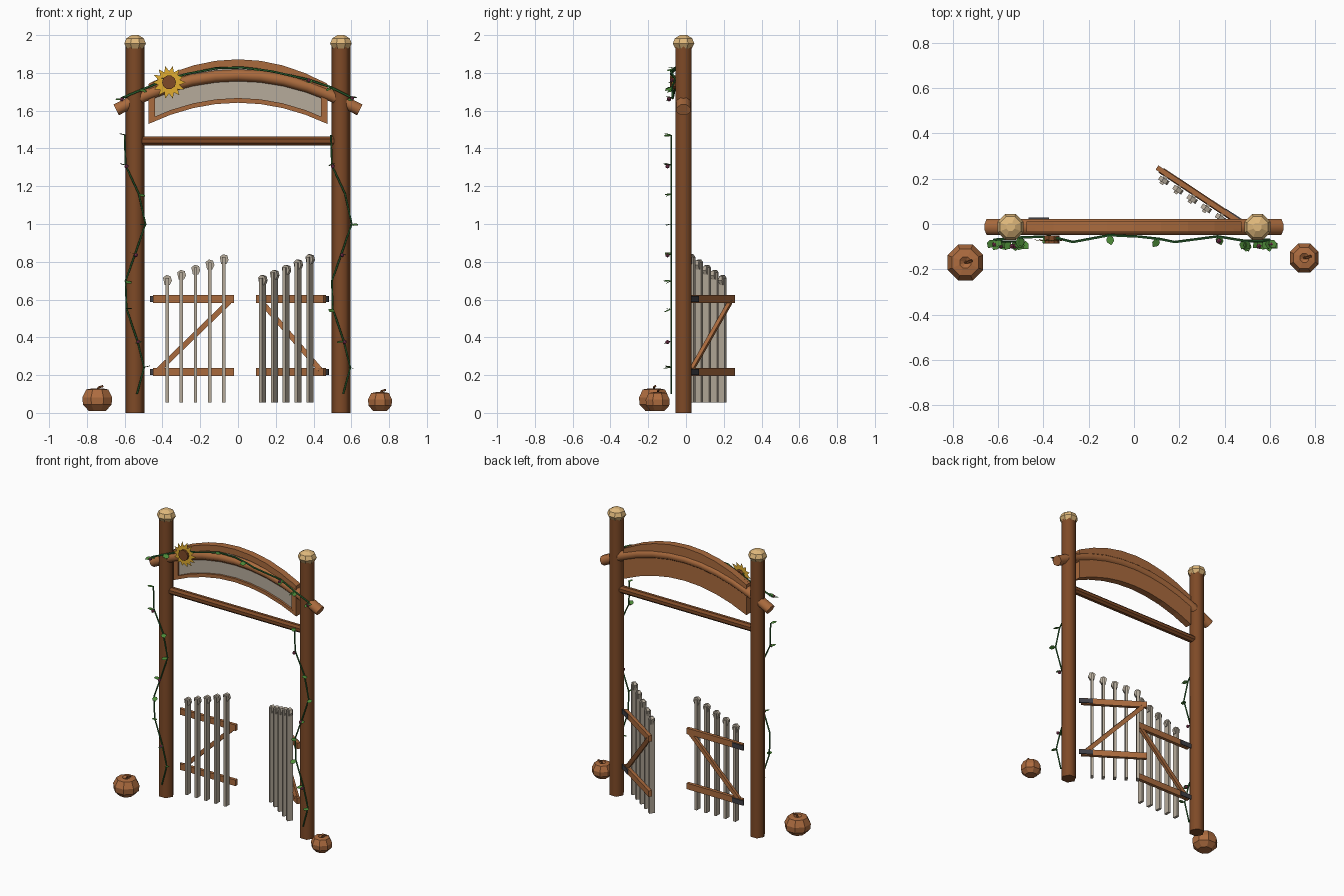
import bpy, bmesh, math, random
from mathutils import Vector, Matrix

if "Cube" in bpy.data.objects:
    bpy.data.objects.remove(bpy.data.objects["Cube"])

random.seed(4)


def mat(name, r, g, b):
    m = bpy.data.materials.new(name)
    m.diffuse_color = (r, g, b, 1)
    m.use_nodes = True
    m.node_tree.nodes["Principled BSDF"].inputs["Base Color"].default_value = m.diffuse_color
    return m


DARK = mat("dark_wood", 0.21, 0.068, 0.020)
WARM = mat("warm_wood", 0.40, 0.145, 0.047)
CAP = mat("cut_wood", 0.74, 0.48, 0.20)
PALE = mat("weathered_wood", 0.47, 0.41, 0.33)
LEAF = mat("leaf_green", 0.075, 0.26, 0.04)
VINE = mat("vine_green", 0.03, 0.15, 0.035)
PETAL = mat("petal_yellow", 0.76, 0.42, 0.03)
IRON = mat("iron", 0.05, 0.05, 0.06)
BUD = mat("bud_pink", 0.30, 0.05, 0.12)
GOURD = mat("pumpkin_orange", 0.42, 0.15, 0.05)


def finish(name, bm, m, smooth=None):
    bmesh.ops.recalc_face_normals(bm, faces=bm.faces[:])
    me = bpy.data.meshes.new(name)
    bm.to_mesh(me)
    bm.free()
    me.materials.append(m)
    ob = bpy.data.objects.new(name, me)
    bpy.context.collection.objects.link(ob)
    if smooth:
        bpy.ops.object.select_all(action='DESELECT')
        ob.select_set(True)
        bpy.context.view_layer.objects.active = ob
        bpy.ops.object.shade_smooth_by_angle(angle=math.radians(smooth))
    return ob


def skin(bm, rings):
    """Join vertex rings into a capped solid."""
    n = len(rings[0])
    for a, b in zip(rings, rings[1:]):
        for i in range(n):
            j = (i + 1) % n
            bm.faces.new((a[i], a[j], b[j], b[i]))
    bm.faces.new(rings[0])
    bm.faces.new(rings[-1])


def tube(name, pts, r, m, sides=8, phase=0.0, rb=None, smooth=None):
    bm = bmesh.new()
    pts = [Vector(p) for p in pts]
    rings = []
    for i, p in enumerate(pts):
        t = (pts[min(i + 1, len(pts) - 1)] - pts[max(i - 1, 0)]).normalized()
        ref = Vector((1, 0, 0)) if abs(t.y) > 0.9 else Vector((0, 1, 0))
        b = t.cross(ref).normalized()
        n = b.cross(t)
        angs = [phase + math.tau * k / sides for k in range(sides)]
        rings.append([bm.verts.new(p + n * math.cos(a) * r + b * math.sin(a) * (rb or r))
                      for a in angs])
    skin(bm, rings)
    return finish(name, bm, m, smooth)


def lathe(name, center, profile, m, sides=8, phase=0.0, smooth=None):
    bm = bmesh.new()
    rings = [[bm.verts.new((center[0] + r * math.cos(phase + math.tau * k / sides),
                            center[1] + r * math.sin(phase + math.tau * k / sides), z))
              for k in range(sides)] for r, z in profile]
    skin(bm, rings)
    return finish(name, bm, m, smooth)


def box(name, lo, hi, m, mtx=Matrix()):
    bm = bmesh.new()
    bmesh.ops.create_cube(bm, size=1)
    lo, hi = Vector(lo), Vector(hi)
    for v in bm.verts:
        v.co = mtx @ ((lo + hi) / 2 + Vector([c * s for c, s in zip(v.co, hi - lo)]))
    return finish(name, bm, m)


# Posts, rounded caps and straight crossbar
PY = -0.013
for side, s in (("left", -1), ("right", 1)):
    tube(side + "_post", [(s * .545, PY, 0), (s * .545, PY, 1.945)], .05, DARK, 6,
         math.pi / 2, smooth=65)
    lathe(side + "_post_cap", (s * .545, PY),
          [(.046, 1.928), (.062, 1.955), (.05, 1.983), (.02, 2.0)], CAP, 8, math.pi / 8)
tube("crossbar", [(-.51, PY, 1.44), (.51, PY, 1.44)], .026, DARK, 8, math.pi / 8)

# Curved beam passing through the posts
beam_z = lambda x: 1.787 - .44 * x * x
xs = [-.645, -.5, -.37, -.245, -.12, 0, .12, .245, .37, .5, .645]
tube("arched_beam", [(x, PY, beam_z(x)) for x in xs], .039, WARM, 8, math.pi / 8, rb=.034, smooth=50)


# Curved sign board with raised frame
def arc_slab(name, x0, x1, zlo, zhi, y0, y1, m, n=8):
    bm = bmesh.new()
    rings = []
    for i in range(n + 1):
        x = x0 + (x1 - x0) * i / n
        rings.append([bm.verts.new((x, y, z)) for y, z in
                      ((y0, zlo(x)), (y1, zlo(x)), (y1, zhi(x)), (y0, zhi(x)))])
    skin(bm, rings)
    return finish(name, bm, m)


low = lambda x: 1.642 - .5 * x * x
top = lambda x: 1.872 - .58 * x * x
panel = arc_slab("sign_panel", -.475, .475, low, top, -.022, .012, WARM)
panel.data.materials.append(PALE)
for f in panel.data.polygons:
    f.material_index = int(f.normal.y < -.5)
arc_slab("sign_frame_bottom", -.475, .475, low, lambda x: low(x) + .025, -.036, -.02, WARM)
arc_slab("sign_frame_top", -.475, .475, lambda x: top(x) - .042, top, -.036, -.02, WARM)
for side, s in (("left", -1), ("right", 1)):
    arc_slab("sign_frame_" + side, s * .475, s * .44, low, top, -.0355, -.0205, WARM, 1)


# Gates: rails, brace, hinges and pickets, swinging about a hinge line
def gate(side, s, hinge_x, angle, heights):
    M = Matrix.Translation((hinge_x, .012, 0)) @ Matrix.Rotation(angle, 4, 'Z')

    def gbox(name, xa, xb, y0, y1, z0, z1, m):
        box(side + name, (min(s * xa, s * xb), y0, z0), (max(s * xa, s * xb), y1, z1), m, M)

    for tag, z in (("lower", .217), ("upper", .602)):
        gbox("_gate_rail_" + tag, 0, .43, -.011, .011, z - .021, z + .021, WARM)
        gbox("_gate_hinge_" + tag, -.015, .075, .009, .017, z - .016, z + .016, IRON)
    a, b = Vector((s * .03, 0, .228)), Vector((s * .405, 0, .59))
    tube(side + "_gate_brace", [M @ a, M @ b], .014, WARM, 4, math.pi / 4, rb=.020)
    for i, h in enumerate(heights):
        x = .075 * (i + 1)
        gbox("_gate_picket_%d" % i, x - .009, x + .009, -.051, -.011, .055, h - .015, PALE)
        # pointed picket head
        bm = bmesh.new()
        outline = [(-.014, -.052), (.014, -.052), (.025, -.03), (.018, -.006), (-.004, 0), (-.022, -.014)]
        rings = [[bm.verts.new(M @ Vector((s * x + px, y, h + pz))) for px, pz in outline]
                 for y in (-.041, -.020)]
        skin(bm, rings)
        finish(side + "_gate_picket_head_%d" % i, bm, PALE)


steps = [.73, .757, .784, .812, .84]
gate("left", 1, -.45, 0, steps)
gate("right", -1, .46, -math.radians(33.5), steps[::-1])


# Leaves and buds
def foliage(name, spots):
    bm = bmesh.new()
    buds = bmesh.new()
    for i, p in enumerate(spots):
        L = Matrix.Translation(p) @ Matrix.Rotation(-math.pi / 2 + random.uniform(-1, 1), 4, 'Z') \
            @ Matrix.Rotation(random.uniform(-.3, .5), 4, 'Y') @ Matrix.Rotation(random.uniform(-.4, .4), 4, 'X')
        shape = [(0, 0), (.012, .015), (.028, .017), (.045, 0), (.028, -.017), (.012, -.015)]
        bm.faces.new([bm.verts.new(L @ Vector((x, y, 0))) for x, y in shape])
        if i % 3 == 1:
            bmesh.ops.create_icosphere(buds, subdivisions=1, radius=.012,
                                       matrix=Matrix.Translation(Vector(p) + Vector((.005, -.02, -.005))))
    finish(name + "_leaves", bm, LEAF)
    finish(name + "_buds", buds, BUD)


# Climbing vines on the posts
wave = [(-.055, 1.47), (-.05, 1.31), (.02, 1.16), (.055, 1.0), (0, .84), (-.05, .7),
        (-.045, .55), (.013, .38), (.048, .24), (.01, .1)]
for side, cx in (("left", -.545), ("right", .547)):
    path = [Vector((cx + x, -.078, z)) for x, z in wave]
    tube(side + "_vine", path, .005, VINE, 5)
    foliage(side + "_vine", path[:-1])

# Vine draped over the arch
arch = [(-.62, -.07, 1.665), (-.5, -.06, 1.715), (-.37, -.055, 1.768), (-.27, -.08, 1.795),
        (-.11, -.05, 1.825), (.02, -.056, 1.828), (.11, -.066, 1.818), (.18, -.08, 1.808),
        (.37, -.055, 1.765), (.49, -.075, 1.725), (.6, -.07, 1.67)]
tube("arch_vine", arch, .006, VINE, 5)
foliage("arch_vine", [arch[i] for i in (0, 0, 1, 1, 2, 4, 6, 8, 9, 9, 10, 10)])

# Sunflower
bm = bmesh.new()
C = Vector((-.365, -.07, 1.75))
for k in range(14):
    R = Matrix.Translation(C) @ Matrix.Rotation(math.tau * k / 14, 4, 'Y')
    bm.faces.new([bm.verts.new(R @ Vector(v)) for v in
                  ((.02, 0, -.006), (.058, -.006, -.013), (.088, .004, 0), (.058, -.006, .013), (.02, 0, .006))])
finish("sunflower_petals", bm, PETAL)
tube("sunflower_heart", [C + Vector((0, .02, 0)), C - Vector((0, .016, 0))], .037, DARK, 10)

# Pumpkins
for side, x, y, r, h in (("left", -.745, -.17, .088, .12), ("right", .752, -.15, .071, .10)):
    prof = [(.55, 0), (.93, .28), (.97, .6), (.72, .95), (.3, 1), (.08, .9)]
    lathe(side + "_pumpkin", (x, y), [(r * a, .01 + h * b) for a, b in prof], GOURD, 8, math.pi / 8)
    tube(side + "_pumpkin_stem", [(x, y, h), (x + .008, y, h + .015), (x + .03, y + .008, h + .022)],
         .006, DARK, 5)
